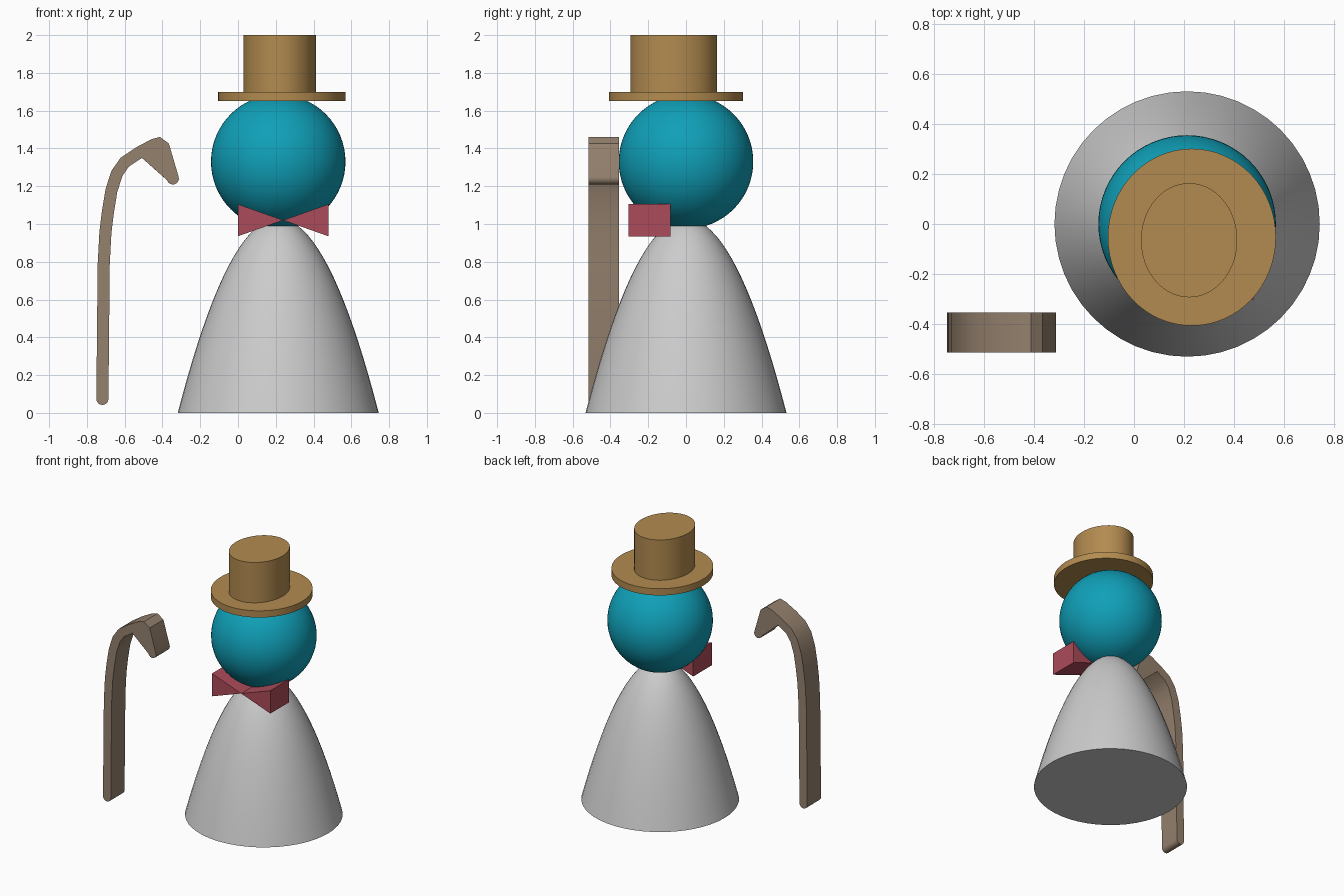
import bpy, bmesh, math
from mathutils import Vector

if "Cube" in bpy.data.objects:
    bpy.data.objects.remove(bpy.data.objects["Cube"])


def finish(obj, name, color=None, smooth=True):
    obj.name = name
    if color:
        mat = bpy.data.materials.new(name + "_color")
        mat.diffuse_color = (*color, 1)
        mat.use_nodes = True
        mat.node_tree.nodes["Principled BSDF"].inputs["Base Color"].default_value = mat.diffuse_color
        obj.data.materials.append(mat)
    if smooth:
        bpy.ops.object.select_all(action='DESELECT')
        obj.select_set(True)
        bpy.context.view_layer.objects.active = obj
        bpy.ops.object.shade_smooth_by_angle(angle=math.radians(35))
    return obj


def mesh_object(bm):
    bmesh.ops.recalc_face_normals(bm, faces=bm.faces[:])
    mesh = bpy.data.meshes.new("part")
    bm.to_mesh(mesh)
    bm.free()
    obj = bpy.data.objects.new("part", mesh)
    bpy.context.collection.objects.link(obj)
    return obj


def prism(outlines, y0, y1):
    """Extrude closed x-z outlines from y0 to y1."""
    bm = bmesh.new()
    for outline in outlines:
        face = bm.faces.new([bm.verts.new((x, y0, z)) for x, z in outline])
        out = bmesh.ops.extrude_face_region(bm, geom=[face], use_keep_orig=True)
        verts = [g for g in out["geom"] if isinstance(g, bmesh.types.BMVert)]
        bmesh.ops.translate(bm, verts=verts, vec=(0, y1 - y0, 0))
    return mesh_object(bm)


def elliptic_cylinder(name, center, rx, ry, z0, z1, color):
    bpy.ops.mesh.primitive_cylinder_add(vertices=64, radius=1, depth=z1 - z0,
                                        location=(*center, (z0 + z1) / 2))
    obj = bpy.context.object
    obj.scale = (rx, ry, 1)
    bpy.ops.object.transform_apply(location=False, rotation=False)
    return finish(obj, name, color)


HAT = (0.45, 0.26, 0.08)
BODY_X = 0.213

# Body: solid paraboloid with a flat base
BODY_R, BODY_H, RINGS, SIDES = 0.532, 1.03, 20, 48
bm = bmesh.new()
rings = []
for i in range(RINGS):
    t = 1 - i / RINGS
    r, z = BODY_R * t, BODY_H * (1 - t * t)
    rings.append([bm.verts.new((BODY_X + r * math.cos(a), r * math.sin(a), z))
                  for a in (math.tau * k / SIDES for k in range(SIDES))])
tip = bm.verts.new((BODY_X, 0, BODY_H))
bm.faces.new(rings[0])
for k in range(SIDES):
    n = (k + 1) % SIDES
    for lo, hi in zip(rings, rings[1:]):
        bm.faces.new((lo[k], lo[n], hi[n], hi[k]))
    bm.faces.new((rings[-1][k], rings[-1][n], tip))
finish(mesh_object(bm), "body")

# Head
bpy.ops.mesh.primitive_uv_sphere_add(segments=64, ring_count=32, radius=0.356,
                                     location=(BODY_X, 0, 1.33))
finish(bpy.context.object, "head", (0.005, 0.35, 0.48))

# Hat
elliptic_cylinder("hat_brim", (0.232, -0.053), 0.337, 0.355, 1.65, 1.70, HAT)
elliptic_cylinder("hat_crown", (0.221, -0.065), 0.193, 0.229, 1.68, 2.0, HAT)

# Bow tie: two wedges meeting at a central knot line
knot = (0.239, 1.02)
wedges = [[knot, (knot[0] + s * 0.24, 0.935), (knot[0] + s * 0.24, 1.105)] for s in (-1, 1)]
finish(prism(wedges, -0.304, -0.083), "bow_tie", (0.41, 0.07, 0.1), smooth=False)

# Cane: flat bar following a hooked path, with round ends
HALF = 0.032
path = [Vector(p) for p in (
    (-0.718, 0.074), (-0.711, 0.785), (-0.702, 0.955), (-0.688, 1.07), (-0.67, 1.178),
    (-0.641, 1.268), (-0.599, 1.328), (-0.525, 1.377), (-0.445, 1.420), (-0.417, 1.429),
    (-0.396, 1.415), (-0.345, 1.241))]
left, right = [], []
for i, p in enumerate(path):
    d = (path[min(i + 1, len(path) - 1)] - path[max(i - 1, 0)]).normalized()
    side = Vector((-d.y, d.x)) * HALF
    left.append(p + side)
    right.append(p - side)


def cap(center, start):
    """Half circle running clockwise from the start point."""
    arm = start - center
    a0 = math.atan2(arm.y, arm.x)
    return [center + HALF * Vector((math.cos(a0 - math.pi * k / 8), math.sin(a0 - math.pi * k / 8)))
            for k in range(1, 8)]


outline = left + cap(path[-1], left[-1]) + right[::-1] + cap(path[0], right[0])
finish(prism([outline], -0.516, -0.354), "cane", (0.3, 0.22, 0.155))
